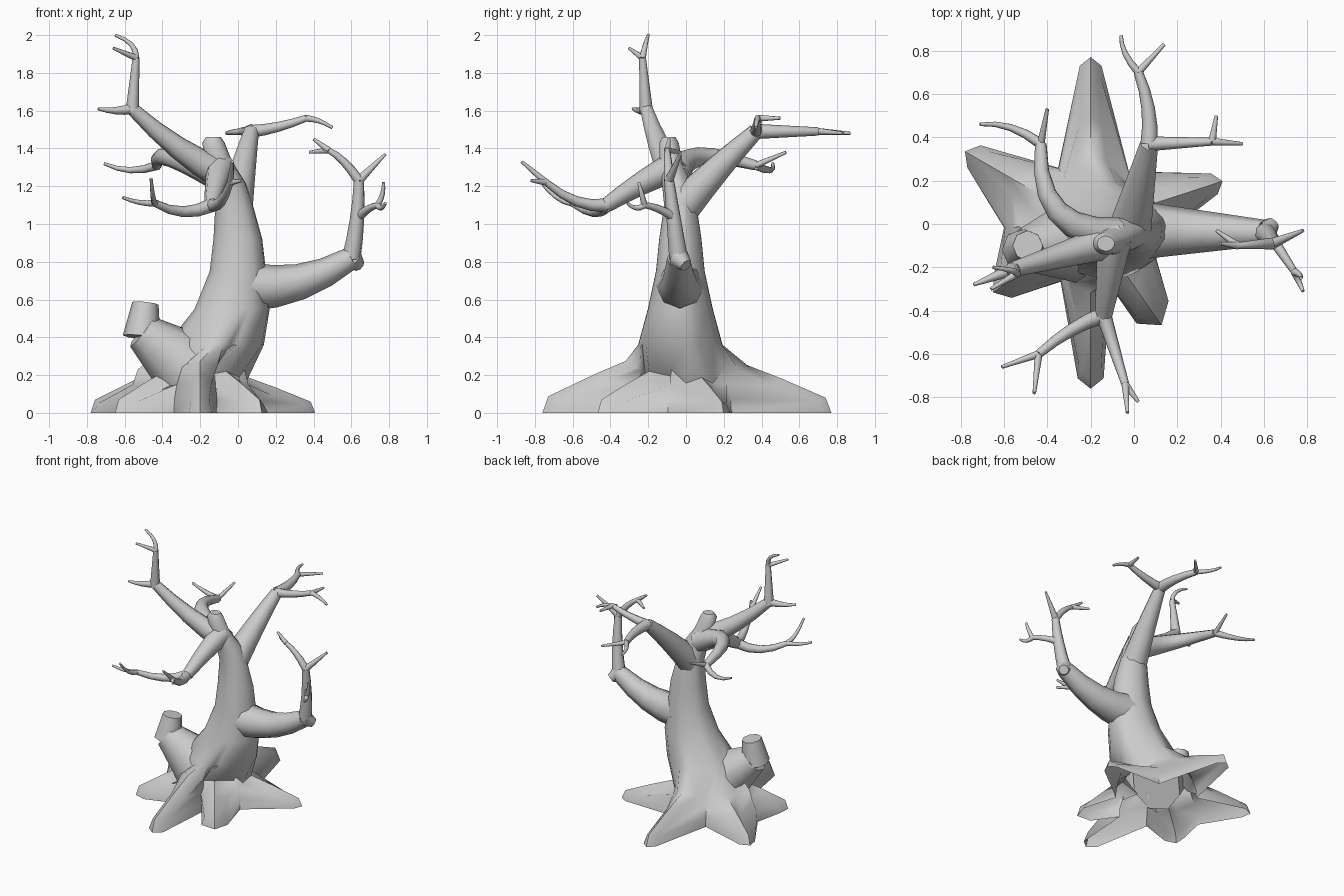
import bpy
import bmesh
from math import sin, cos, radians, pi
from mathutils import Vector

if "Cube" in bpy.data.objects:
    bpy.data.objects.remove(bpy.data.objects["Cube"])

LEFT, BACK, UP = Vector((1, 0, 0)), Vector((0, 1, 0)), Vector((0, 0, 1))
STRAIGHT = Vector()

# One plain grey bark material
bark = bpy.data.materials.new("grey_bark")
bark.use_nodes = True
colour = (.6, .6, .6, 1)
bark.diffuse_color = colour
bark.node_tree.nodes["Principled BSDF"].inputs["Base Color"].default_value = colour


def finish(obj):
    """Give one object bark and smooth shading, with sharp edges kept."""
    bpy.ops.object.select_all(action="DESELECT")
    obj.select_set(True)
    bpy.context.view_layer.objects.active = obj
    if obj.type == "CURVE":
        bpy.ops.object.convert(target="MESH")
        obj = bpy.context.object
    obj.data.materials.clear()
    obj.data.materials.append(bark)
    bpy.ops.object.shade_smooth_by_angle(angle=radians(55))


def new_limb(name):
    """Start an empty curve that carries every shoot of one limb."""
    curve = bpy.data.curves.new(name, "CURVE")
    curve.dimensions = "3D"
    curve.bevel_depth = 1
    curve.bevel_resolution = 2
    curve.use_fill_caps = True
    limb = bpy.data.objects.new(name, curve)
    bpy.context.collection.objects.link(limb)
    return limb


def grow(limb, start, tip, thick=.018, thin=.008, bow=STRAIGHT, steps=4):
    """Add a tapering shoot that bows sideways between its ends; return its tip."""
    start, tip = Vector(start), Vector(tip)
    spline = limb.data.splines.new("POLY")
    spline.points.add(steps)
    for i, point in enumerate(spline.points):
        t = i / steps
        place = start.lerp(tip, t) + bow * (4 * t * (1 - t))
        point.co = (*place, 1)
        point.radius = thick + (thin - thick) * t
    return tip


# Roots: angle, length, tip half width, crest height, distance of the next valley
roots = [
    (18, .64, .05, .17, .3),
    (90, .77, .05, .23, .3),
    (150, .67, .06, .2, .4),
    (215, .55, .07, .2, .3),
    (270, .76, .06, .25, .3),
    (305, .57, .09, .2, .3),
]
# Root flare: reach, width factor, crest factor, shoulder drop, valley height
flares = [
    (1, 1, 0, 0, 0),
    (.96, .8, .35, .02, .07),
    (.65, 1, .8, .04, .15),
    (.42, 1.5, 1.1, .03, .23),
]
# Trunk rings: centre, height and radius, ending in the broken crown
trunk_rings = [
    (-.12, -.03, .36, .26),
    (-.03, -.03, .55, .2),
    (0, -.03, .75, .15),
    (0, -.03, .92, .13),
    (-.02, -.03, 1.1, .1),
    (-.05, -.05, 1.22, .09),
    (-.1, -.08, 1.33, .07),
    (-.13, -.09, 1.43, .06),
    (-.13, -.09, 1.46, .04),
]


def half_gap(i):
    """Half the angle between a root and the one after it."""
    following = roots[(i + 1) % len(roots)][0]
    return (radians(following - roots[i][0]) % (2 * pi)) / 2


def flare_ring(reach, wide, crest, drop, valley_height):
    """A star-shaped ring with three points on each root and one in each valley."""
    ring = []
    for i, (angle, length, half, height, gap) in enumerate(roots):
        turn = radians(angle)
        along = LEFT * cos(turn) + BACK * sin(turn)
        across = UP.cross(along)
        for side in (-1, 0, 1):
            out = length * reach - abs(side) * half * .8
            rise = height * crest - abs(side) * drop
            ring.append(along * out + across * side * half * wide + UP * rise - LEFT * .2)
        turn += half_gap(i)
        valley = LEFT * cos(turn) + BACK * sin(turn)
        ring.append(valley * gap * (.7 + .3 * reach) + UP * valley_height - LEFT * .2)
    return ring


def trunk_ring(x, y, z, radius):
    """An oval ring whose points line up with the root rings."""
    ring = []
    for i, root in enumerate(roots):
        middle = radians(root[0])
        for turn in (middle - .16, middle, middle + .16, middle + half_gap(i)):
            ring.append((x + radius * cos(turn), y + radius * .86 * sin(turn), z))
    return ring


# Trunk with spreading roots, open underneath
bm = bmesh.new()
rings = [flare_ring(*flare) for flare in flares] + [trunk_ring(*ring) for ring in trunk_rings]
loops = [[bm.verts.new(place) for place in ring] for ring in rings]
for low, high in zip(loops, loops[1:]):
    for j in range(len(low)):
        k = (j + 1) % len(low)
        bm.faces.new((low[j], low[k], high[k], high[j]))
bm.faces.new(loops[-1])
mesh = bpy.data.meshes.new("trunk_and_roots")
bm.to_mesh(mesh)
bm.free()
trunk = bpy.data.objects.new("trunk_and_roots", mesh)
bpy.context.collection.objects.link(trunk)
finish(trunk)

# Broken stump low on the trunk
stump = new_limb("side_stump")
knee = grow(stump, (-.27, -.08, .24), (-.51, -.12, .43), thick=.2, thin=.1)
grow(stump, knee - UP * .03, (-.49, -.1, .58), thick=.1, thin=.07)
finish(stump)

# Tall limb
tall = new_limb("tall_limb")
fork = grow(tall, (-.08, -.07, 1.26), (-.56, -.21, 1.61), thick=.085, thin=.035, bow=UP * -.03)
grow(tall, fork, (-.74, -.28, 1.61), thick=.03, bow=UP * -.01)
crook = grow(tall, fork - UP * .02, (-.54, -.23, 1.88), thick=.036, thin=.018)
grow(tall, crook, (-.65, -.2, 2), bow=LEFT * .03 + UP * .01)
grow(tall, crook, (-.66, -.3, 1.93))
finish(tall)

# Limb sweeping round to the back
sweep = new_limb("back_right_limb")
fork = grow(sweep, (-.08, -.05, 1.24), (-.43, .37, 1.31), thick=.08, thin=.027,
            bow=UP * .08 - LEFT * .1 - BACK * .1, steps=6)
grow(sweep, fork, (-.71, .46, 1.32), thick=.025, bow=BACK * .03 - UP * .03)
grow(sweep, fork, (-.4, .53, 1.38))
finish(sweep)

# Limb drooping toward the front
droop = new_limb("front_limb")
fork = grow(droop, (-.09, -.07, 1.3), (-.14, -.42, 1.1), thick=.08, thin=.04, bow=UP * .01)
crook = grow(droop, fork, (-.44, -.6, 1.11), thick=.038, thin=.02, bow=BACK * .02 - UP * .04)
grow(droop, crook, (-.61, -.66, 1.14), bow=UP * -.01)
grow(droop, crook, (-.46, -.78, 1.24), bow=UP * -.03)
crook = grow(droop, fork, (-.04, -.74, 1.22), thick=.036, bow=UP * -.04, thin=.018)
grow(droop, crook, (-.03, -.87, 1.33))
grow(droop, crook, (.02, -.82, 1.23))
finish(droop)

# Limb rising to the back
rising = new_limb("back_limb")
fork = grow(rising, (-.02, -.03, 1.08), (.07, .37, 1.49), thick=.1, thin=.042, bow=UP * .01)
crook = grow(rising, fork, (.02, .7, 1.49), thick=.04, thin=.022, bow=LEFT * .02)
grow(rising, crook, (-.06, .87, 1.48), bow=LEFT * -.02)
grow(rising, crook, (.14, .83, 1.48))
crook = grow(rising, fork, (.36, .38, 1.56), thick=.034, thin=.018, bow=UP * -.01)
grow(rising, crook, (.5, .37, 1.51), bow=UP * .01)
grow(rising, crook, (.38, .5, 1.56))
finish(rising)

# Elbowed limb on the left side
bent = new_limb("elbow_limb")
elbow = grow(bent, (.06, -.03, .67), (.6, -.04, .82), thick=.13, thin=.06, bow=UP * -.05)
grow(bent, elbow, elbow + LEFT * .04 + BACK * .04 - UP * .04, thick=.06, thin=.035)
fork = grow(bent, elbow, (.64, -.09, 1.23), thick=.05, thin=.027, bow=LEFT * .01)
crook = grow(bent, fork, (.48, -.1, 1.39), thick=.027, thin=.015, bow=UP * .02)
grow(bent, crook, (.4, -.09, 1.45))
grow(bent, crook, (.38, -.03, 1.38))
grow(bent, fork, (.78, -.03, 1.37), thick=.025)
crook = grow(bent, (.64, -.07, 1.04), (.74, -.22, 1.1), thick=.026, thin=.016, bow=UP * .01)
grow(bent, crook, (.77, -.25, 1.22), bow=LEFT * .01)
grow(bent, crook, (.78, -.31, 1.11), bow=UP * -.02)
finish(bent)
